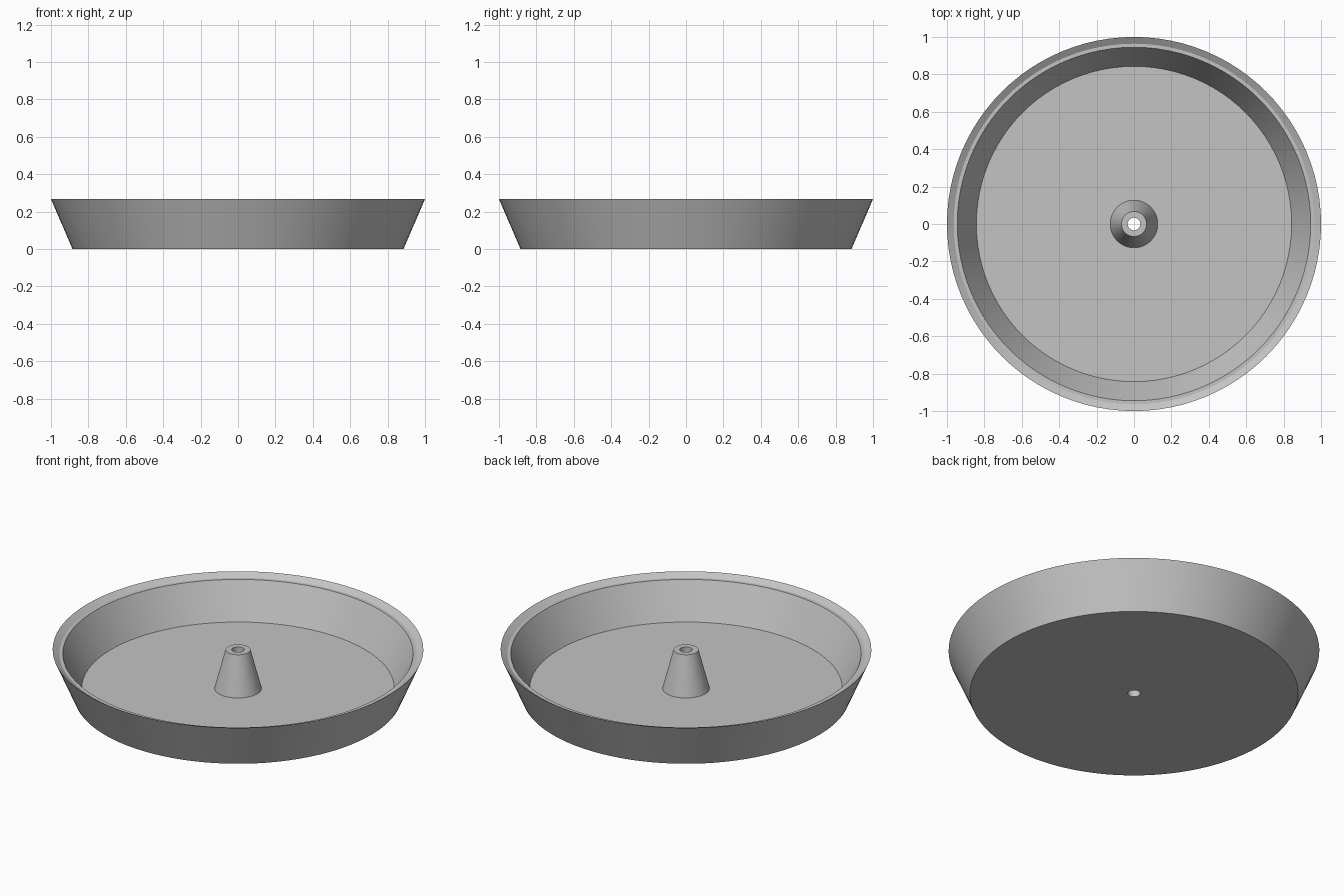
import bpy, bmesh, math

cube = bpy.data.objects.get("Cube")
if cube:
    bpy.data.objects.remove(cube, do_unlink=True)

# Single grey finish
GREY = (0.55, 0.55, 0.55, 1.0)
grey = bpy.data.materials.new("light_grey")
grey.use_nodes = True
grey.diffuse_color = GREY
grey.node_tree.nodes["Principled BSDF"].inputs["Base Color"].default_value = GREY


def lathe(name, profile, segments=96):
    """Spin a closed (radius, height) profile around the z axis."""
    bm = bmesh.new()
    rings = []
    for i in range(segments):
        a = 2 * math.pi * i / segments
        rings.append([bm.verts.new((r * math.cos(a), r * math.sin(a), z))
                      for r, z in profile])
    n = len(profile)
    for i, ring in enumerate(rings):
        after = rings[(i + 1) % segments]
        for j in range(n):
            k = (j + 1) % n
            bm.faces.new((ring[j], after[j], after[k], ring[k]))
    bmesh.ops.recalc_face_normals(bm, faces=bm.faces)
    mesh = bpy.data.meshes.new(name)
    bm.to_mesh(mesh)
    bm.free()
    mesh.materials.append(grey)
    obj = bpy.data.objects.new(name, mesh)
    bpy.context.collection.objects.link(obj)
    bpy.ops.object.select_all(action='DESELECT')
    obj.select_set(True)
    bpy.context.view_layer.objects.active = obj
    bpy.ops.object.shade_smooth_by_angle(angle=math.radians(20))
    return obj


HOLE = 0.034
FLOOR = 0.038
HEIGHT = 0.267

# Flared dish with bevelled rim, narrow ledge and hollow central spout
lathe("dish_with_spout", [
    (HOLE, 0), (0.885, 0),                        # underside
    (1.0, HEIGHT),                                # flared outer wall and lip
    (0.964, 0.244), (0.945, 0.244),               # sloped rim and ledge
    (0.843, FLOOR),                               # inner wall
    (0.127, FLOOR), (0.067, HEIGHT), (HOLE, HEIGHT),  # floor and spout
])
